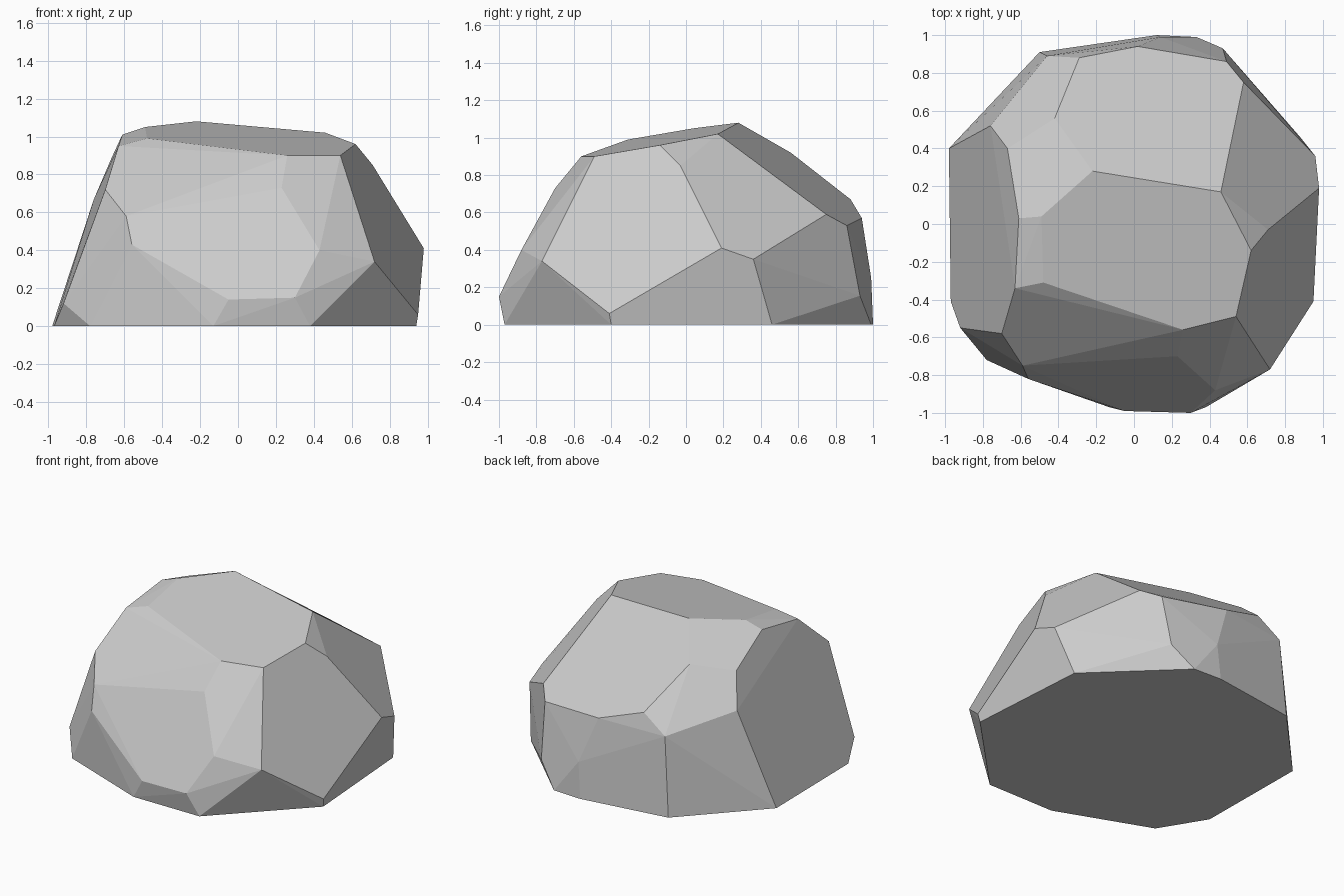
import bpy, bmesh, math

# Ground outline of the boulder (x, y), all at z = 0
base = [(-0.13, -0.97), (0.38, -0.97), (0.94, -0.40), (0.88, 0.46), (0.33, 0.99),
        (0.12, 1.0), (-0.50, 0.91), (-0.98, 0.40), (-0.98, 0.18), (-0.97, -0.41),
        (-0.78, -0.72)]

# Corners of the chipped lower flank
flank = [(-0.92, -0.55, 0.12), (-0.05, -0.99, 0.14), (0.30, -1.0, 0.15),
         (0.72, -0.77, 0.34), (0.43, -0.88, 0.40),
         (0.95, -0.41, 0.06), (0.98, 0.19, 0.41), (0.96, 0.36, 0.35),
         (0.47, 0.93, 0.155), (0.14, 0.99, 0.25),
         (-0.87, 0.46, 0.36), (-0.81, -0.56, 0.42), (-0.56, -0.82, 0.43)]

# Corners of the shoulder
shoulder = [(-0.59, -0.75, 0.58), (-0.70, -0.58, 0.72), (0.23, -0.70, 0.73),
            (0.71, -0.03, 0.85), (0.58, 0.75, 0.59), (0.49, 0.86, 0.53),
            (0.02, 0.94, 0.57), (-0.29, 0.88, 0.67), (-0.46, 0.89, 0.55),
            (-0.76, 0.52, 0.67), (-0.67, 0.40, 0.88), (-0.42, 0.56, 0.92)]

# Corners of the tilted crown
crown = [(-0.61, 0.03, 1.01), (-0.49, 0.04, 1.05), (-0.22, 0.28, 1.08),
         (0.46, 0.17, 1.02), (0.62, -0.14, 0.96), (0.54, -0.49, 0.90),
         (0.26, -0.56, 0.90), (-0.48, -0.31, 0.99), (-0.63, -0.34, 0.95)]

# Wrap the corners in a faceted hull
bm = bmesh.new()
for p in [(x, y, 0.0) for x, y in base] + flank + shoulder + crown:
    bm.verts.new(p)
hull = bmesh.ops.convex_hull(bm, input=bm.verts[:])
loose = [v for v in bm.verts if not v.link_faces]
bmesh.ops.delete(bm, geom=loose, context='VERTS')

# Merge nearly coplanar triangles into flat facets
bmesh.ops.dissolve_limit(bm, angle_limit=math.radians(3),
                         verts=bm.verts[:], edges=bm.edges[:])
bmesh.ops.recalc_face_normals(bm, faces=bm.faces[:])

mesh = bpy.data.meshes.new("boulder")
bm.to_mesh(mesh)
bm.free()
boulder = bpy.data.objects.new("boulder", mesh)
bpy.context.collection.objects.link(boulder)
